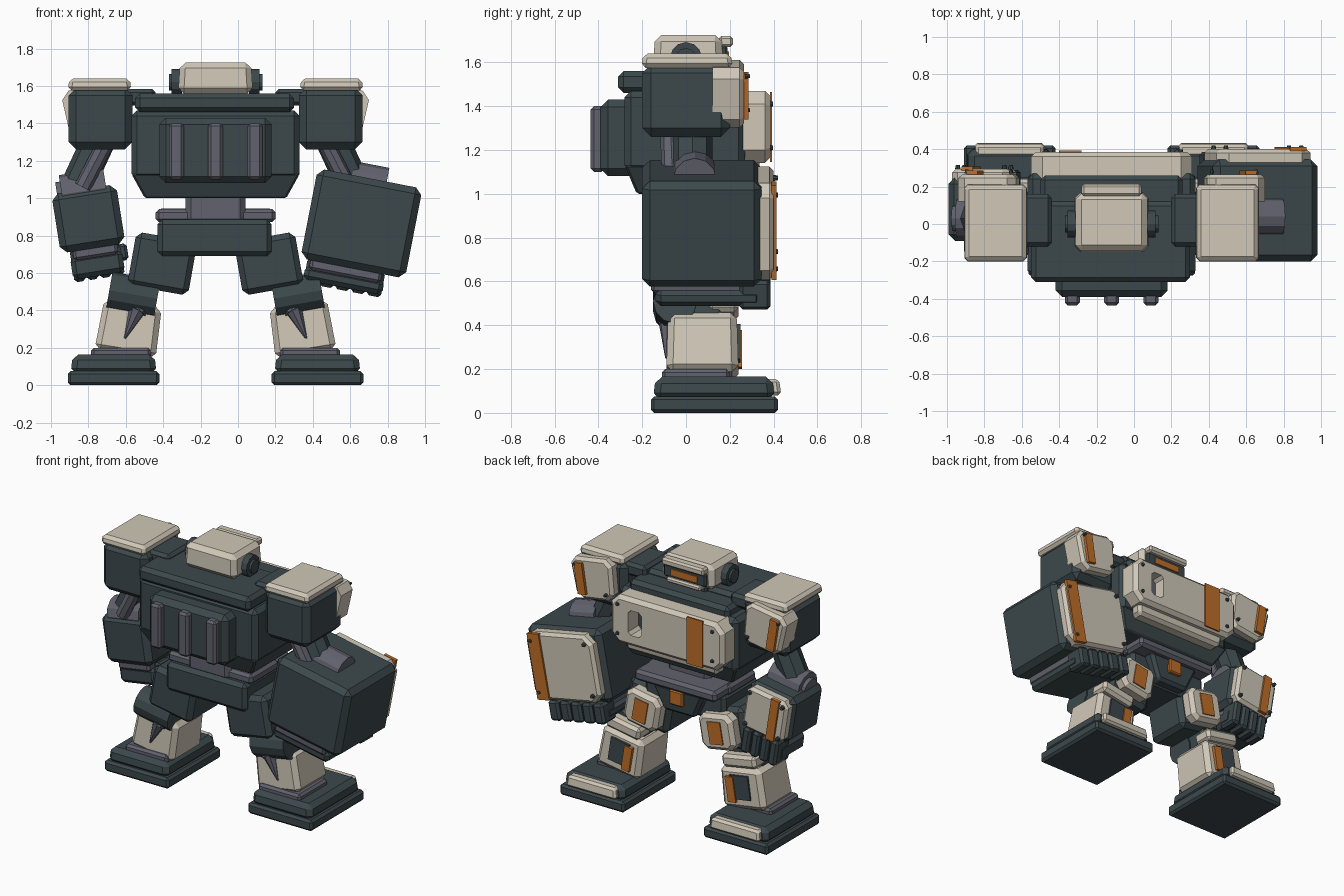
import bpy, bmesh, math
from mathutils import Matrix, Vector


def material(name, rgb):
    m = bpy.data.materials.new(name)
    m.diffuse_color = (*rgb, 1)
    return m


DARK = material("dark slate", (0.046, 0.066, 0.073))
CREAM = material("warm cream", (0.63, 0.575, 0.475))
ORANGE = material("burnt orange", (0.52, 0.155, 0.022))
STEEL = material("violet steel", (0.12, 0.122, 0.155))
I = Matrix.Identity(4)
CX = -0.12  # symmetry plane of the body


def finish(name, bm, mat, M=I):
    bmesh.ops.recalc_face_normals(bm, faces=bm.faces)
    me = bpy.data.meshes.new(name)
    bm.to_mesh(me)
    bm.free()
    me.transform(M)
    me.materials.append(mat)
    ob = bpy.data.objects.new(name, me)
    bpy.context.collection.objects.link(ob)
    return ob


def frame(x, y, z, deg=0):
    return Matrix.Translation((x, y, z)) @ Matrix.Rotation(math.radians(deg), 4, 'Y')


def box(name, x, y, z, mat, b=0.02, M=I, top=(1, 1), bot=(1, 1), corner=0):
    """Chamfered block from ranges; corner cuts the outline seen along y."""
    bm = bmesh.new()
    bmesh.ops.create_cube(bm, size=1)
    for v in bm.verts:
        k = top if v.co.z > 0 else bot
        v.co = Vector(((x[0] + x[1]) / 2 + v.co.x * k[0] * (x[1] - x[0]),
                       (y[0] + y[1]) / 2 + v.co.y * k[1] * (y[1] - y[0]),
                       (z[0] + z[1]) / 2 + v.co.z * (z[1] - z[0])))
    if corner:
        ed = [e for e in bm.edges if abs(e.verts[0].co.y - e.verts[1].co.y) > 0.5 * (y[1] - y[0])]
        bmesh.ops.bevel(bm, geom=ed, offset=corner, segments=1, affect='EDGES', profile=0.5)
        ed = [e for e in bm.edges if min(v.co.y for v in e.verts) > y[1] - 1e-4]
    else:
        ed = bm.edges[:]
    if b:
        bmesh.ops.bevel(bm, geom=ed, offset=b, segments=1, affect='EDGES', profile=0.5)
    return finish(name, bm, mat, M)


def rod(name, p, q, r, mat, r2=None, sides=12, M=I):
    p, q = Vector(p), Vector(q)
    bm = bmesh.new()
    bmesh.ops.create_cone(bm, cap_ends=True, segments=sides, radius1=r,
                          radius2=r if r2 is None else r2, depth=(q - p).length)
    R = (q - p).to_track_quat('Z', 'Y').to_matrix().to_4x4()
    return finish(name, bm, mat, M @ Matrix.Translation((p + q) / 2) @ R)


def bolts(name, pts, y, M=I, r=0.015):
    for px, pz in pts:
        rod(name, (px, y - 0.01, pz), (px, y + 0.012, pz), r, DARK, r * 0.7, 8, M)


def corners(x, z):
    return [(a, c) for a in (-x, x) for c in (-z, z)]


# Torso, collar and backpack
box("torso", (-0.57, 0.33), (-0.28, 0.27), (1.1, 1.47), DARK, 0.03)
box("torso_underside", (-0.57, 0.33), (-0.28, 0.27), (1.0, 1.13), DARK, 0.01, bot=(0.84, 0.8))
box("collar", (-0.55, 0.30), (-0.31, 0.12), (1.46, 1.56), DARK, 0.025)
box("collar_front", (-0.50, 0.26), (0.05, 0.26), (1.44, 1.53), DARK, 0.025)
box("backpack", (-0.42, 0.18), (-0.39, -0.2), (1.08, 1.43), DARK, 0.035)
for x in (-0.33, -0.12, 0.09):
    box("backpack_rib", (x - 0.04, x + 0.04), (-0.435, -0.37), (1.10, 1.40), STEEL, 0.015)

# Chest armour with a cut window
chest = box("chest_plate", (-0.55, 0.31), (0.23, 0.385), (1.14, 1.47), CREAM, 0.025, corner=0.06)
cutter = box("window_cutter", (0.07, 0.17), (0.2, 0.5), (1.22, 1.39), DARK, 0, corner=0.02)
cutter.hide_render = True
cutter.hide_viewport = True
cut = chest.modifiers.new("window", 'BOOLEAN')
cut.object = cutter
cut.operation = 'DIFFERENCE'
cut.solver = 'EXACT'
box("chest_lower_lip", (-0.48, 0.24), (0.2, 0.34), (1.08, 1.16), CREAM, 0.02, bot=(0.95, 0.8))
box("window_bar", (0.07, 0.11), (0.26, 0.30), (1.22, 1.39), STEEL, 0)
box("chest_stripe", (-0.40, -0.28), (0.383, 0.392), (1.145, 1.465), ORANGE, 0)
bolts("chest_bolt", [(0.25, 1.21), (0.25, 1.41), (-0.47, 1.21), (-0.47, 1.41)], 0.385)

# Head with visor, brim and ear discs
box("neck", (-0.25, 0.01), (-0.1, 0.14), (1.5, 1.6), DARK, 0.01)
box("head", (-0.32, 0.08), (-0.15, 0.17), (1.56, 1.725), CREAM, 0.03, top=(0.95, 0.95))
box("brim", (-0.28, 0.04), (0.15, 0.215), (1.67, 1.72), CREAM, 0.012)
box("visor", (-0.28, 0.04), (0.14, 0.19), (1.585, 1.675), DARK, 0.01)
box("visor_glow", (-0.22, -0.02), (0.185, 0.197), (1.605, 1.65), ORANGE, 0)
box("chin", (-0.25, 0.01), (0.13, 0.205), (1.555, 1.59), CREAM, 0.01)
for s in (-1, 1):
    rod("ear_disc", (CX + s * 0.18, 0, 1.62), (CX + s * 0.235, 0, 1.62), 0.072, DARK)
    rod("ear_hub", (CX + s * 0.2, 0, 1.62), (CX + s * 0.25, 0, 1.62), 0.045, DARK)

# Waist, belt and pelvis
box("waist", (-0.28, 0.04), (-0.16, 0.16), (0.86, 1.04), STEEL, 0.03)
box("belt_front", (-0.43, 0.19), (0.08, 0.30), (0.87, 0.945), STEEL, 0.02, corner=0)
box("pelvis", (-0.43, 0.18), (-0.18, 0.2), (0.69, 0.885), DARK, 0.025)
box("pelvis_front", (-0.32, 0.08), (0.1, 0.27), (0.70, 0.88), DARK, 0.02, bot=(0.6, 0.8))
box("buckle", (-0.17, -0.07), (0.2, 0.285), (0.77, 0.87), ORANGE, 0.008)

# Shoulders, upper arms and legs, mirrored about the body
for s in (-1, 1):
    def at(d, y, z, deg=0):
        return frame(CX + s * d, y, z, s * deg)

    box("belt_side", (-0.1, 0.1), (-0.14, 0.16), (-0.035, 0.035), STEEL, 0.018, at(0.22, 0, 0.907))
    box("shoulder_link", (-0.1, 0.1), (-0.12, 0.16), (-0.05, 0.04), DARK, 0.02, at(0.42, 0, 1.545))
    box("shoulder", (-0.17, 0.17), (-0.2, 0.2), (1.26, 1.59), DARK, 0.04, at(0.615, 0, 0))
    box("shoulder_cap", (-0.17, 0.17), (-0.205, 0.215), (1.575, 1.64), CREAM, 0.02, at(0.62, 0, 0),
        top=(0.95, 0.95))
    P = at(0.65, 0, 1.455, 9)
    box("shoulder_plate", (-0.16, 0.16), (0.12, 0.265), (-0.14, 0.14), CREAM, 0.02, P,
        bot=(0.88, 1), corner=0.045)
    box("shoulder_stripe", (s * 0.08 - 0.03, s * 0.08 + 0.03), (0.262, 0.285), (-0.1, 0.11), ORANGE, 0, P)
    bolts("shoulder_bolt", [(s * 0.11, 0.1), (-s * 0.1, -0.09)], 0.28, P, 0.012)

    # Upper arm with a piston behind
    rod("upper_arm", (CX + s * 0.62, 0.03, 1.32), (CX + s * 0.75, 0.03, 1.04), 0.09, DARK, sides=8)
    rod("arm_piston", (CX + s * 0.57, -0.075, 1.33), (CX + s * 0.71, -0.065, 1.06), 0.045, STEEL, sides=8)

    # Thigh with front armour
    T = at(0.285, 0, 0.65, -10)
    box("thigh", (-0.165, 0.165), (-0.15, 0.18), (-0.145, 0.145), DARK, 0.03, T)
    box("thigh_plate", (-0.13, 0.13), (0.15, 0.26), (-0.12, 0.12), CREAM, 0.025, T, corner=0.04)
    box("thigh_stripe", (-0.05, 0.05), (0.255, 0.268), (-0.075, 0.075), ORANGE, 0, T)

    # Knee joint and guard
    K = at(0.44, 0, 0.485, -10)
    rod("knee_joint", (-0.13, -0.05, 0), (0.13, -0.05, 0), 0.1, DARK, M=K)
    box("knee_core", (-0.12, 0.12), (-0.08, 0.17), (-0.08, 0.08), DARK, 0.02, K)
    box("knee_guard", (-0.13, 0.13), (0.1, 0.24), (-0.045, 0.04), CREAM, 0.02, K)

    # Shin, recessed panel and rear spike
    S = at(0.462, 0, 0.305, -9)
    box("shin", (-0.165, 0.165), (-0.09, 0.24), (-0.14, 0.135), CREAM, 0.03, S, top=(0.94, 0.95))
    box("shin_panel", (-0.07, 0.07), (0.22, 0.248), (-0.07, 0.09), DARK, 0, S)
    box("shin_stripe", (-s * 0.07 - 0.03, -s * 0.07 + 0.03), (0.22, 0.256), (-0.09, 0.08), ORANGE, 0, S)
    rod("calf_rod", (CX + s * 0.38, -0.05, 0.47), (CX + s * 0.42, -0.08, 0.39), 0.05, STEEL, sides=8)
    rod("calf_spike", (CX + s * 0.41, -0.075, 0.42), (CX + s * 0.485, -0.09, 0.25), 0.052, STEEL, 0.005, 8)

    # Foot
    F = at(0.545, 0, 0)
    box("ankle", (-0.16, 0.16), (-0.11, 0.2), (0.14, 0.2), STEEL, 0.015, at(0.505, 0, 0))
    box("sole", (-0.245, 0.245), (-0.16, 0.42), (0, 0.075), DARK, 0.015, F)
    box("foot", (-0.23, 0.23), (-0.15, 0.405), (0.06, 0.165), DARK, 0.03, F, top=(0.95, 0.96))
    box("toe_plate", (-0.19, 0.19), (0.33, 0.435), (0.08, 0.155), CREAM, 0.015, F, top=(0.95, 0.8))


# Forearms with armour, wrists and knuckled fists
def forearm(M, w, h, y0, y1, plate, stripe_x, stripe_w, fist, fy, fz, n):
    box("forearm", (-w, w), (y0, y1), (-h, h), DARK, 0.035, M)
    box("forearm_plate", (-w * 0.9, w * 0.9), (y1 - 0.02, y1 + plate), (-h * 0.92, h * 0.92), CREAM,
        0.02, M, corner=w * 0.2)
    box("forearm_stripe", (stripe_x - stripe_w, stripe_x + stripe_w),
        (y1 + plate - 0.01, y1 + plate + 0.013), (-h * 0.9, h * 0.9), ORANGE, 0, M)
    bolts("forearm_bolt", corners(w * 0.72, h * 0.7), y1 + plate + 0.008, M)
    fx0, fx1 = fist
    box("wrist", (fx0 + 0.02, fx1 - 0.02), (y0 + 0.04, y1 - 0.02), (-h - 0.05, -h + 0.03), STEEL, 0.015, M)
    box("fist", (fx0, fx1), (y0 + 0.06, fy - 0.04), (-h - fz, -h - 0.03), DARK, 0.025, M)
    step = (fx1 - fx0) / n
    for i in range(n):
        a = fx0 + i * step
        box("finger", (a + 0.004, a + step - 0.004), (fy - 0.14, fy), (-h - fz - 0.015, -h + 0.01),
            DARK, 0.015, M)


big = frame(0.66, 0, 0.865, 11)
forearm(big, 0.285, 0.245, -0.2, 0.345, 0.055, 0.18, 0.045, (-0.25, 0.18), 0.385, 0.11, 5)
small = frame(-0.80, 0, 0.89, -9)
forearm(small, 0.175, 0.16, -0.09, 0.25, 0.045, -0.07, 0.03, (-0.13, 0.15), 0.29, 0.15, 4)
box("thumb", (0.13, 0.18), (0.0, 0.12), (-0.25, -0.16), DARK, 0.015, small)

# Elbow joints
rod("small_elbow", (-0.12, 0.03, 0.15), (0.12, 0.03, 0.15), 0.105, STEEL, M=small)
rod("small_elbow_cap", (-0.145, 0.03, 0.15), (0.1, 0.03, 0.15), 0.07, STEEL, M=small)
rod("big_elbow", (-0.1, 0.04, 0.22), (0.09, 0.04, 0.22), 0.1, STEEL, M=big)
